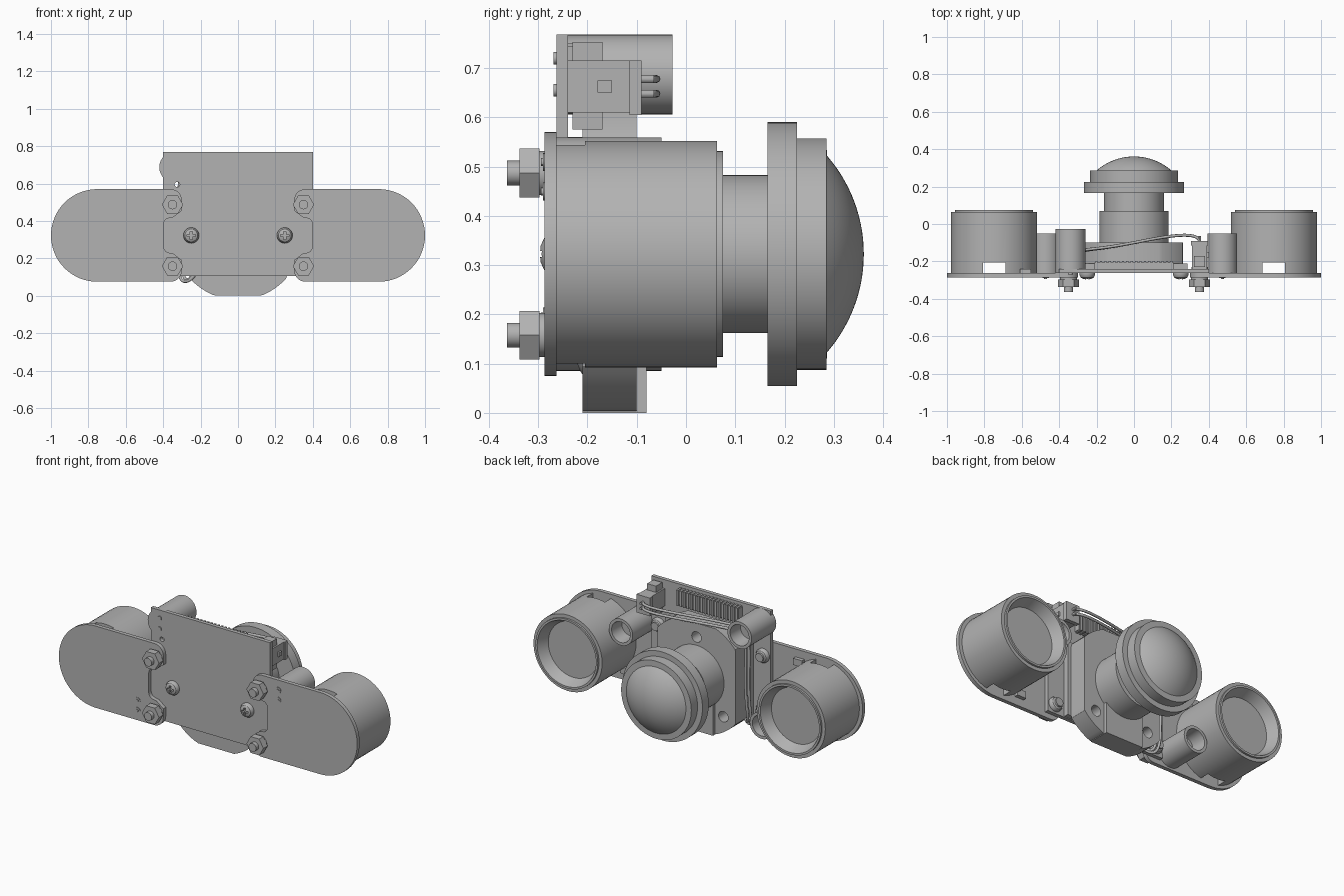
import bpy
import bmesh
from math import sin, cos, pi, radians, sqrt
from mathutils import Matrix

cube = bpy.data.objects.get("Cube")
if cube:
    bpy.data.objects.remove(cube, do_unlink=True)

grey = bpy.data.materials.new("plain grey")
grey.use_nodes = True
COLOR = (0.45, 0.45, 0.45, 1)
grey.diffuse_color = COLOR
grey.node_tree.nodes["Principled BSDF"].inputs["Base Color"].default_value = COLOR

ZC = 0.3225      # height of the lens axis
BACK = -0.263    # plane between wing plates and main board


def activate(ob):
    bpy.ops.object.select_all(action='DESELECT')
    ob.select_set(True)
    bpy.context.view_layer.objects.active = ob


def finish(name, bm, smooth=True):
    bmesh.ops.recalc_face_normals(bm, faces=bm.faces)
    me = bpy.data.meshes.new(name)
    bm.to_mesh(me)
    bm.free()
    me.materials.append(grey)
    ob = bpy.data.objects.new(name, me)
    bpy.context.collection.objects.link(ob)
    if smooth:
        activate(ob)
        bpy.ops.object.shade_smooth_by_angle(angle=radians(30))
    return ob


def lathe(name, profile, x, z, n=64):
    """Turn (radius, y) points around an axis parallel to y."""
    bm = bmesh.new()
    vs = [bm.verts.new((r, y, 0)) for r, y in profile]
    es = [bm.edges.new(p) for p in zip(vs, vs[1:])]
    bmesh.ops.spin(bm, geom=vs + es, axis=(0, 1, 0), cent=(0, 0, 0),
                   steps=n, angle=2 * pi)
    bmesh.ops.remove_doubles(bm, verts=bm.verts, dist=0.0002)
    bmesh.ops.translate(bm, verts=bm.verts, vec=(x, 0, z))
    return finish(name, bm)


def rod(name, x, z, r, y0, y1, n=32):
    return lathe(name, [(0, y0), (r, y0), (r, y1), (0, y1)], x, z, n)


def prism(name, outline, y0, y1):
    """Extrude an (x, z) outline along y."""
    bm = bmesh.new()
    f = bm.faces.new([bm.verts.new((x, y0, z)) for x, z in outline])
    ext = bmesh.ops.extrude_face_region(bm, geom=[f])["geom"]
    bmesh.ops.translate(bm, vec=(0, y1 - y0, 0),
                        verts=[g for g in ext if isinstance(g, bmesh.types.BMVert)])
    return finish(name, bm)


def box(name, x0, x1, y0, y1, z0, z1):
    bm = bmesh.new()
    m = Matrix.Translation(((x0 + x1) / 2, (y0 + y1) / 2, (z0 + z1) / 2))
    m = m @ Matrix.Diagonal((x1 - x0, y1 - y0, z1 - z0, 1))
    bmesh.ops.create_cube(bm, size=1, matrix=m)
    return finish(name, bm, False)


def cut(ob, *cutters):
    for c in cutters:
        mod = ob.modifiers.new("cut", 'BOOLEAN')
        mod.operation, mod.solver, mod.object = 'DIFFERENCE', 'EXACT', c
        activate(ob)
        bpy.ops.object.modifier_apply(modifier=mod.name)
        bpy.data.objects.remove(c, do_unlink=True)
    activate(ob)
    bpy.ops.object.shade_smooth_by_angle(angle=radians(30))


def arc(cx, cz, r, a0, a1, n=8):
    angles = [radians(a0 + (a1 - a0) * i / n) for i in range(n + 1)]
    return [(cx + r * cos(a), cz + r * sin(a)) for a in angles]


def screw_head(name, x, z, y, d):
    """Domed cross-slot head pointing along d on y."""
    prof = [(0, y), (0.042, y), (0.042, y + d * 0.01), (0.034, y + d * 0.024),
            (0.018, y + d * 0.032), (0, y + d * 0.034)]
    head = lathe(name, prof, x, z, 32)
    ya, yb = sorted((y + d * 0.018, y + d * 0.05))
    a, b = 0.022, 0.006
    cut(head, box("slot", x - a, x + a, ya, yb, z - b, z + b),
        box("slot", x - b, x + b, ya, yb, z - a, z + a))


def wire(name, pts, r=0.008):
    cu = bpy.data.curves.new(name, 'CURVE')
    cu.dimensions, cu.bevel_depth, cu.bevel_resolution = '3D', r, 2
    sp = cu.splines.new('NURBS')
    sp.points.add(len(pts) - 1)
    for p, co in zip(sp.points, pts):
        p.co = (*co, 1)
    sp.use_endpoint_u, sp.order_u = True, 3
    cu.materials.append(grey)
    bpy.context.collection.objects.link(bpy.data.objects.new(name, cu))


def tube(name, x, z, r, y1):
    lathe(name, [(0, BACK), (r, BACK), (r, y1), (r * 0.78, y1),
                 (r * 0.7, y1 - 0.09), (0, y1 - 0.09)], x, z, 40)


# Main board with a drilled hole
board = box("main_board", -0.4, 0.4, BACK, -0.24, 0.105, 0.768)
cut(board, rod("drill", -0.325, 0.595, 0.014, -0.3, -0.2, 16))

# Wings: plate, lamp housing, light sensor, fasteners
for s, side in ((1, "left"), (-1, "right")):
    outline = (arc(0.7525, ZC, 0.2475, 90, -90, 32) + arc(0.36, 0.135, 0.06, 270, 180)
               + [(0.3, 0.19), (0.345, 0.225)] + arc(0.36, 0.265, 0.038, -60, 0, 4)
               + arc(0.36, 0.38, 0.038, 0, 60, 4)
               + [(0.345, 0.42), (0.3, 0.455)] + arc(0.36, 0.51, 0.06, 180, 90))
    prism(side + "_wing_plate", [(s * x, z) for x, z in outline], -0.287, BACK)

    lx = s * 0.748
    lamp = lathe(side + "_lamp_housing",
                 [(0, BACK), (0.23, BACK), (0.23, 0.063), (0.209, 0.063), (0.209, 0.075),
                  (0.197, 0.075), (0.168, 0.01), (0, 0.01)], lx, ZC)
    cut(lamp, box("notch", lx - 0.06, lx + 0.06, -0.3, -0.205, 0, 0.7))

    # Sensors and chips are placed half a turn apart
    sx, sz = s * 0.472, ZC + s * 0.157
    tube(side + "_light_sensor", sx, sz, 0.08, -0.05)
    for dz in (-0.03, 0.03):
        rod(side + "_sensor_pin", sx, sz + dz, 0.018, -0.29, -0.28, 16)
        rod(side + "_sensor_pin_tip", sx, sz + dz, 0.008, -0.294, -0.28, 12)
    cz = ZC - s * 0.18
    box(side + "_chip", s * 0.55, s * 0.61, BACK, -0.24, cz - 0.02, cz + 0.02)

    for level, z in (("lower", 0.158), ("upper", 0.487)):
        tag = side + "_" + level
        x = s * 0.35
        rod(tag + "_washer", x, z, 0.045, -0.297, -0.287)
        prism(tag + "_nut", arc(x, z, 0.057, 0, 300, 5), -0.338, -0.297)
        rod(tag + "_bolt", x, z, 0.025, -0.363, -0.2)
        screw_head(tag + "_bolt_head", x, z, -0.24, 1)
    screw_head(side + "_board_screw", s * 0.25, ZC, BACK, -1)

# Upper sensor on the main board
tube("upper_light_sensor", -0.34, 0.687, 0.081, -0.027)
for z in (0.655, 0.72):
    rod("upper_sensor_pin", -0.34, z, 0.013, -0.269, -0.25, 16)

# Image sensor board and ribbon connector with teeth
box("sensor_board", -0.285, 0.285, -0.24, -0.21, 0.11, 0.56)
box("ribbon_connector", -0.21, 0.21, -0.24, -0.205, 0.66, 0.745)
for i in range(18):
    x = -0.2 + i * 0.0235
    box("ribbon_contact", x - 0.006, x + 0.006, -0.24, -0.198, 0.655, 0.75)

# Lens mount: clipped disc with foot block and three screw holes
R, W, H = 0.345, 0.262, ZC
ring = arc(0, ZC, R, 0, 360, 96)[:-1]
clipped = [(max(-W, min(W, x)), z) for x, z in ring if abs(z - ZC) <= H]
mount = prism("lens_mount", clipped, -0.21, -0.1)
cut(mount, *[rod("drill", x, ZC + z, 0.032, -0.17, 0, 24)
             for x, z in ((0, 0.235), (0.18, -0.2), (-0.18, -0.2))])
box("mount_foot", -0.125, 0.125, -0.21, -0.08, 0, 0.2)

# Lens barrel, flange and domed glass
rad = 0.304
dome = [(rad * sin(a), 0.361 - rad + rad * cos(a))
        for a in [0.717 * (1 - i / 14) for i in range(15)]]
lathe("lens", [(0, -0.1), (0.185, -0.1), (0.185, 0.07), (0.16, 0.07), (0.16, 0.165),
               (0.268, 0.165), (0.268, 0.225), (0.235, 0.225), (0.235, 0.285)]
      + dome, 0, ZC, 96)

# Side connector with plug and pins
box("connector_shell", 0.31, 0.39, -0.24, -0.115, 0.61, 0.715)
for z in (0.575, 0.715):
    box("connector_lug", 0.32, 0.38, -0.23, -0.17, z, z + 0.038)
box("connector_plug", 0.305, 0.395, -0.115, -0.09, 0.605, 0.715)
box("connector_latch", 0.388, 0.4, -0.18, -0.15, 0.65, 0.675)

# Wires running across the top and down beside the lens mount
for i, z in enumerate((0.648, 0.678)):
    o = i * 0.022
    rod("plug_pin", 0.35, z, 0.008, -0.1, -0.065, 12)
    wire("wire", [(0.35, -0.09, z), (0.34, -0.06, z), (0.2, -0.06, z),
                  (-0.1, -0.12, z), (-0.26 - o, -0.14, z), (-0.3 - o, -0.15, 0.6),
                  (-0.29 - o, -0.15, 0.3), (-0.3 - o, -0.17, 0.09 - o / 2),
                  (-0.25, -0.21, 0.085 - o / 2), (-0.22, -0.22, 0.13)])
